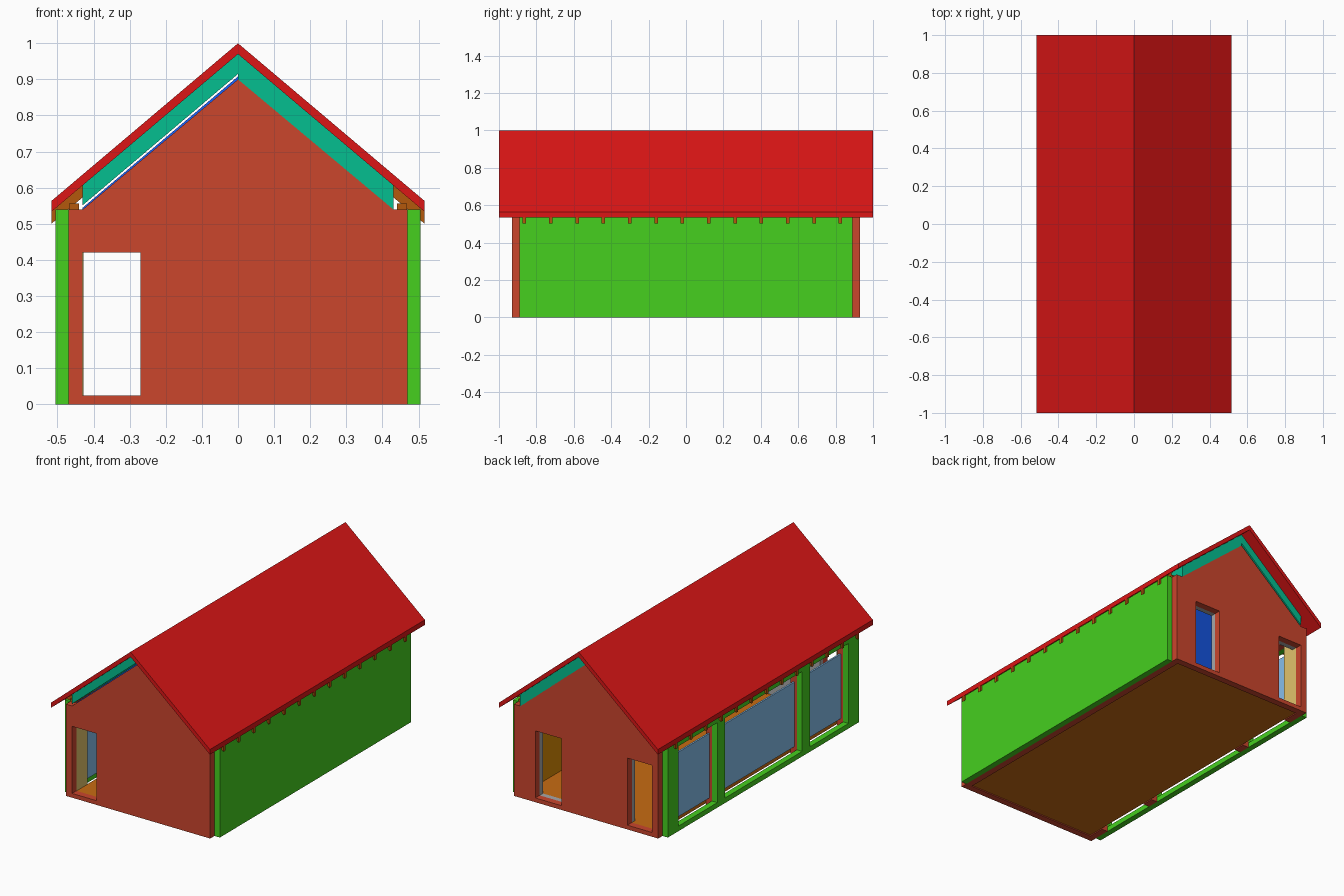
import bpy
from mathutils import Matrix, Vector

if "Cube" in bpy.data.objects:
    bpy.data.objects.remove(bpy.data.objects["Cube"])


def material(name, *rgb):
    m = bpy.data.materials.new(name)
    m.diffuse_color = [c ** 2.2 for c in rgb] + [1]
    m.use_nodes = True
    m.node_tree.nodes["Principled BSDF"].inputs["Base Color"].default_value = m.diffuse_color
    return m


RED = material("roof_red", 0.86, 0.11, 0.11)
BRICK = material("brick", 0.79, 0.28, 0.19)
GREEN = material("green", 0.28, 0.81, 0.14)
TEAL = material("teal", 0.05, 0.74, 0.56)
WOOD = material("wood", 0.70, 0.35, 0.08)
ORANGE = material("orange", 0.78, 0.42, 0.10)
AMBER = material("amber", 0.85, 0.54, 0.05)
TAN = material("tan", 0.88, 0.76, 0.42)
GLASS = material("glass_blue", 0.52, 0.74, 0.92)
BLUE = material("blue", 0.12, 0.38, 1.0)
GREY = material("grey", 0.65, 0.65, 0.65)

# local (u, v, w) to world: along y a panel is drawn in x,z; along x in y,z
AXES = {
    "y": Matrix(((1, 0, 0), (0, 0, -1), (0, 1, 0))),
    "x": Matrix(((0, 0, 1), (1, 0, 0), (0, 1, 0))),
}


def rect(u0, u1, v0, v1):
    return [(u0, v0), (u1, v0), (u1, v1), (u0, v1)]


def panel(name, loops, axis, a, b, mat):
    """Flat outline with optional holes, extruded from a to b along an axis."""
    cu = bpy.data.curves.new(name, "CURVE")
    cu.dimensions = "2D"
    cu.fill_mode = "BOTH"
    cu.extrude = (b - a) / 2
    for pts in loops:
        sp = cu.splines.new("POLY")
        sp.points.add(len(pts) - 1)
        for p, (u, v) in zip(sp.points, pts):
            p.co = (u, v, 0, 1)
        sp.use_cyclic_u = True
    ob = bpy.data.objects.new(name, cu)
    bpy.context.collection.objects.link(ob)
    mid = (a + b) / 2
    loc = Vector((0, mid, 0)) if axis == "y" else Vector((mid, 0, 0))
    ob.matrix_world = Matrix.Translation(loc) @ AXES[axis].to_4x4()
    bpy.ops.object.select_all(action="DESELECT")
    ob.select_set(True)
    bpy.context.view_layer.objects.active = ob
    bpy.ops.object.convert(target="MESH")
    ob = bpy.context.view_layer.objects.active
    bpy.ops.object.shade_flat()
    ob.data.materials.clear()
    ob.data.materials.append(mat)
    return ob


def box(name, x, y, z, mat):
    return panel(name, [rect(*x, *z)], "y", *y, mat)


def span(lo, hi, s):
    """Mirror a range to the side s (+1 or -1)."""
    return (lo, hi) if s > 0 else (-hi, -lo)


S = 0.845  # roof slope


def sloped(x1, top, depth, s):
    """Cross-section of a sloping layer with vertical ends."""
    return [(0, top), (s * x1, top - S * x1),
            (s * x1, top - depth - S * x1), (0, top - depth)]


# Gable walls with door openings, and their inner lining
door_a = rect(-0.43, -0.27, 0.025, 0.42)
door_b = rect(0.16, 0.33, 0.025, 0.42)
gable = [(-0.47, 0), (0.47, 0), (0.47, 0.54), (0.43, 0.54),
         (0, 0.90), (-0.43, 0.54), (-0.47, 0.54)]
# the lining is notched at its left edge for the doorway
lining = [(-0.27, 0.025), (0.43, 0.025), (0.43, 0.52), (0, 0.88),
          (-0.43, 0.52), (-0.43, 0.42), (-0.27, 0.42)]
for s, tag, holes in ((-1, "front", [door_a]), (1, "back", [door_a, door_b])):
    panel(tag + "_gable_wall", [gable] + holes, "y", *span(0.89, 0.93, s), BRICK)
    panel(tag + "_gable_lining", [lining] + holes[1:], "y",
          *span(0.86, 0.89, s), GREY)

# Closed right side: inner wall, cladding, lining
box("right_inner_wall", (0.43, 0.47), (-0.89, 0.89), (0, 0.54), BRICK)
box("right_cladding", (0.47, 0.505), (-0.89, 0.89), (0, 0.54), GREEN)
box("right_lining", (0.415, 0.43), (-0.86, 0.86), (0.025, 0.53), AMBER)

# Open left side: green frame with three bays
bays = [(-0.79, -0.43), (-0.36, 0.36), (0.43, 0.79)]
holes = [rect(a, b, 0.03, 0.50) for a, b in bays]
panel("left_cladding_frame", [rect(-0.89, 0.89, 0, 0.54)] + holes,
      "x", -0.505, -0.47, GREEN)

# Posts and lintel behind the frame, glazing between them
for i, (a, b) in enumerate([(-0.89, -0.79), (-0.43, -0.36),
                            (0.36, 0.43), (0.79, 0.89)]):
    box(f"left_post_{i}", (-0.47, -0.43), (a, b), (0, 0.50), BRICK)
box("left_lintel", (-0.47, -0.43), (-0.89, 0.89), (0.50, 0.54), BRICK)
for i, (a, b) in enumerate(bays):
    box(f"window_glass_{i}", (-0.455, -0.445), (a, b), (0.045, 0.425), GLASS)
for s, tag in ((-1, "front"), (1, "back")):
    box(tag + "_left_lining", (-0.433, -0.428), span(0.788, 0.89, s),
        (0.025, 0.50), TAN)

# Floor
box("floor", (-0.43, 0.43), (-0.89, 0.89), (0.006, 0.025), ORANGE)

# Roof layers on both slopes
for s, tag in ((1, "right"), (-1, "left")):
    panel(tag + "_roof", [sloped(0.517, 1.0, 0.03, s)], "y", -1, 1, RED)
    depth = 0.07 if s > 0 else 0.055
    panel(tag + "_insulation", [sloped(0.43, 0.97, depth, s)],
          "y", -0.93, 0.93, TEAL)
    # the left ceiling sits slightly higher, showing above the gable
    top = 0.90 if s > 0 else 0.908
    panel(tag + "_ceiling", [sloped(0.43, top, 0.015, s)],
          "y", -0.888, 0.888, BLUE)
    box(tag + "_wall_plate", span(0.44, 0.468, s), (-0.89, 0.89),
        (0.54, 0.556), WOOD)
    # Rafters with exposed tails
    for i in range(13):
        y = -0.864 + i * 0.1408
        panel(f"{tag}_rafter_{i}", [sloped(0.516, 0.97, 0.033, s)],
              "y", y - 0.009, y + 0.009, WOOD)
